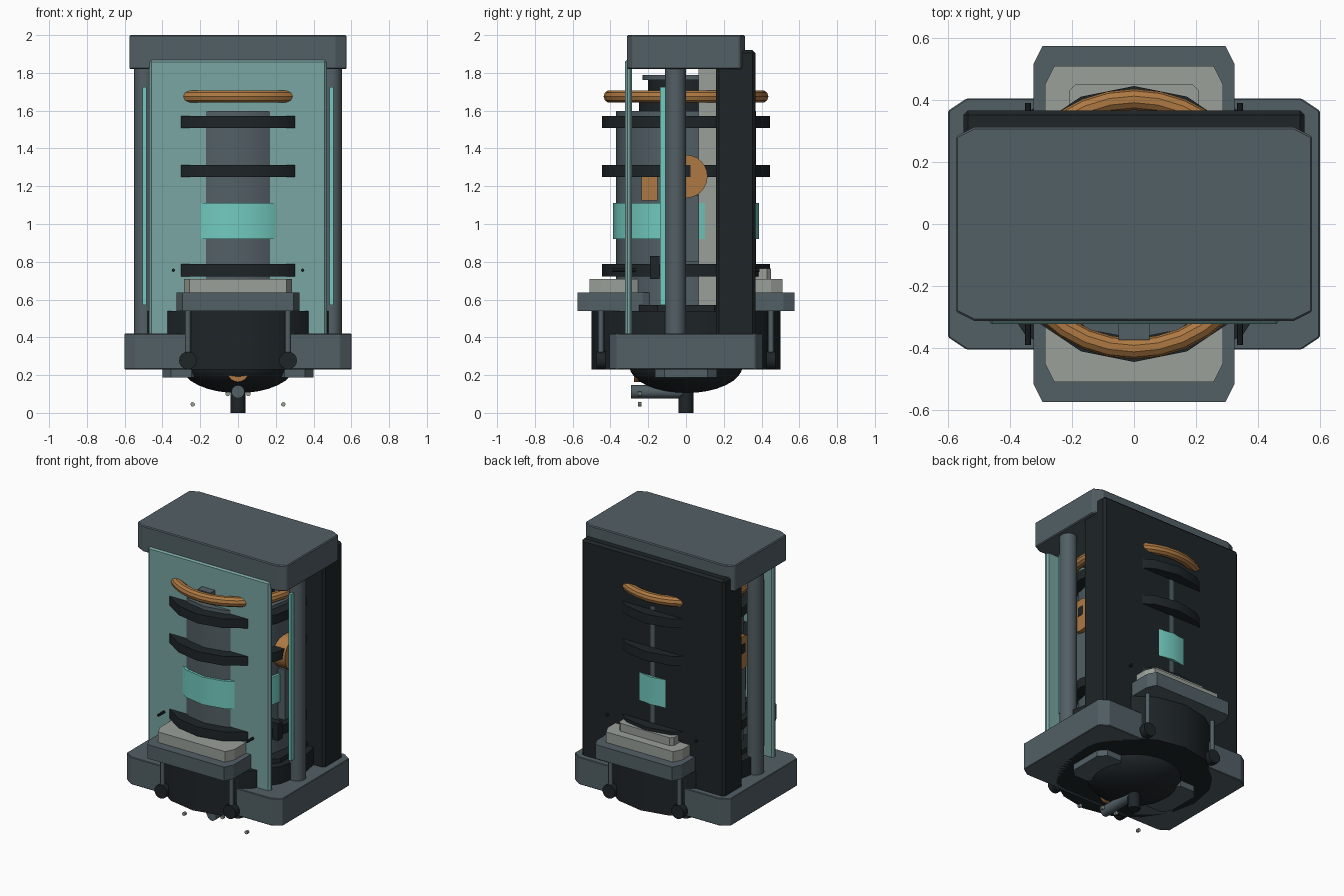
import bpy, math
from mathutils import Vector

if "Cube" in bpy.data.objects:
    bpy.data.objects.remove(bpy.data.objects["Cube"])


def material(name, r, g, b):
    m = bpy.data.materials.new(name)
    m.diffuse_color = (r, g, b, 1)
    m.use_nodes = True
    m.node_tree.nodes["Principled BSDF"].inputs["Base Color"].default_value = m.diffuse_color
    return m


SLATE = material("slate", 0.085, 0.115, 0.13)
DARK = material("dark", 0.013, 0.018, 0.021)
TEAL = material("teal", 0.17, 0.6, 0.53)
GLASS = material("glass", 0.19, 0.38, 0.36)
ORANGE = material("orange", 0.42, 0.19, 0.055)
PALE = material("pale", 0.32, 0.35, 0.32)


def finish(o, name, mat, smooth=True):
    o.name = name
    o.data.materials.append(mat)
    if smooth:
        bpy.ops.object.shade_smooth_by_angle(angle=math.radians(30))
    return o


def box(name, mat, lo, hi, cut=0.0, bevel=0.0):
    """Box between two corners, with optional chamfered upright corners."""
    (x0, y0, z0), (x1, y1, z1) = lo, hi
    cx, cy = cut if isinstance(cut, tuple) else (cut, cut)
    if cx:
        ring = [(x0 + cx, y0), (x1 - cx, y0), (x1, y0 + cy), (x1, y1 - cy),
                (x1 - cx, y1), (x0 + cx, y1), (x0, y1 - cy), (x0, y0 + cy)]
    else:
        ring = [(x0, y0), (x1, y0), (x1, y1), (x0, y1)]
    n = len(ring)
    verts = [(x, y, z) for z in (z0, z1) for x, y in ring]
    faces = [tuple(reversed(range(n))), tuple(range(n, 2 * n))]
    faces += [(i, (i + 1) % n, n + (i + 1) % n, n + i) for i in range(n)]
    me = bpy.data.meshes.new(name)
    me.from_pydata(verts, [], faces)
    o = bpy.data.objects.new(name, me)
    bpy.context.collection.objects.link(o)
    if bevel:
        b = o.modifiers.new("edge", 'BEVEL')
        b.width, b.segments = bevel, 1
    return finish(o, name, mat, False)


def rod(name, mat, a, b, r, sides=16):
    """Cylinder from point a to point b."""
    a, b = Vector(a), Vector(b)
    bpy.ops.mesh.primitive_cylinder_add(vertices=sides, radius=r, depth=(b - a).length,
                                        location=(a + b) / 2)
    o = bpy.context.object
    o.rotation_euler = (b - a).to_track_quat('Z', 'Y').to_euler()
    return finish(o, name, mat)


def disc(name, mat, z0, z1, r, sides=16):
    return rod(name, mat, (0, 0, z0), (0, 0, z1), r, sides)


# Housing: base, roof, back panel, lining and front glass
box("base", SLATE, (-0.6, -0.405, 0.23), (0.6, 0.405, 0.42), (0.06, 0.04), 0.004)
box("roof", SLATE, (-0.575, -0.313, 1.82), (0.575, 0.313, 2.0), (0.06, 0.03), 0.006)
box("back_panel", DARK, (-0.55, 0.16, 0.4), (0.55, 0.367, 1.92), 0, 0.015)
box("back_lining", PALE, (-0.367, 0.065, 0.5), (0.367, 0.17, 1.83))
box("front_glass", GLASS, (-0.47, -0.323, 0.4), (0.47, -0.285, 1.87), 0, 0.012)

# Core drum, column, rings and glowing band
disc("drum", DARK, 0.23, 0.54, 0.5)
box("drum_lid", DARK, (-0.43, -0.25, 0.53), (0.43, 0.25, 0.57), 0.1)
disc("column", SLATE, 0.5, 1.597, 0.37)
disc("glow_band", TEAL, 0.92, 1.112, 0.387)
for i, z in enumerate((0.755, 1.28, 1.54)):
    disc(f"ring_{i}", DARK, z - 0.032, z + 0.032, 0.445)
bpy.ops.mesh.primitive_torus_add(major_segments=32, minor_segments=10, major_radius=0.402,
                                 minor_radius=0.034, location=(0, 0, 1.675))
finish(bpy.context.object, "top_coil", ORANGE)

# Column head
disc("head_collar", DARK, 1.59, 1.65, 0.25)
disc("head", DARK, 1.64, 1.765, 0.2)
disc("head_plate", SLATE, 1.762, 1.79, 0.23)
box("coil_spoke", SLATE, (-0.05, -0.375, 1.645), (0.05, 0.36, 1.705))

# Underside: dome, stem, nozzle and lens
bpy.ops.mesh.primitive_uv_sphere_add(segments=32, ring_count=16, radius=1, location=(0, 0, 0.25))
dome = bpy.context.object
dome.scale = (0.3, 0.3, 0.145)
finish(dome, "dome", DARK)
disc("stem", DARK, 0, 0.2, 0.04)
rod("nozzle", SLATE, (0, -0.29, 0.112), (0, 0, 0.112), 0.035)
rod("lens", ORANGE, (0, -0.275, 0.22), (0, -0.18, 0.22), 0.056, 24)

# Parts repeated left and right
for sx, side in ((-1, "left"), (1, "right")):
    def mbox(name, mat, lo, hi, cut=0.0):
        xs = sorted((sx * lo[0], sx * hi[0]))
        return box(f"{name}_{side}", mat, (xs[0], *lo[1:]), (xs[1], *hi[1:]), cut)

    rod(f"post_{side}", SLATE, (sx * 0.495, -0.055, 0.4), (sx * 0.495, -0.055, 1.83), 0.055)
    mbox("light_strip", TEAL, (0.484, -0.138, 0.57), (0.506, -0.1, 1.725))
    mbox("foot_pad", SLATE, (0.2, -0.165, 0.188), (0.4, 0.165, 0.235), (0.045, 0.05))
    rod(f"side_dial_{side}", ORANGE, (sx * 0.3, 0, 1.252), (sx * 0.44, 0, 1.252), 0.114, 24)
    mbox("side_conduit", SLATE, (0.33, -0.07, 0.8), (0.41, 0.07, 1.15))
    mbox("side_cell", ORANGE, (0.25, -0.235, 1.125), (0.36, -0.15, 1.25))
    mbox("side_clamp", DARK, (0.36, -0.19, 0.71), (0.44, -0.14, 0.83))
    rod(f"small_bolt_{side}", PALE, (sx * 0.24, -0.255, 0.045), (sx * 0.24, -0.235, 0.045), 0.012, 8)
    rod(f"nozzle_bolt_{side}", PALE, (sx * 0.055, -0.255, 0.1), (sx * 0.055, -0.235, 0.1), 0.012, 8)

    # Tray supports and locking pins, front and back
    for sy, end in ((-1, "front"), (1, "back")):
        tag = f"{end}_{side}"
        x, y = sx * 0.265, sy * 0.45
        rod(f"tray_strut_{tag}", SLATE, (x, y, 0.27), (x, y, 0.56), 0.015, 12)
        rod(f"strut_knuckle_{tag}", DARK, (x, y - 0.023, 0.277), (x, y + 0.023, 0.277), 0.047)
        rod(f"locking_pin_{tag}", DARK, (sx * 0.342, sy * 0.265, 0.755),
            (sx * 0.342, sy * 0.39, 0.755), 0.009, 8)

# Stepped trays, front and back
for sy, end in ((-1, "front"), (1, "back")):
    def tray(name, mat, w, y0, y1, z0, z1, cut):
        lo, hi = sorted((sy * y0, sy * y1))
        box(f"{end}_{name}", mat, (-w, lo, z0), (w, hi, z1), cut)

    tray("tray", SLATE, 0.325, 0.17, 0.575, 0.54, 0.637, (0.03, 0.06))
    tray("tray_pad", PALE, 0.287, 0.235, 0.51, 0.635, 0.71, (0.03, 0.06))
tray("tray_step", PALE, 0.21, 0.3, 0.45, 0.7, 0.765, (0.02, 0.02))
